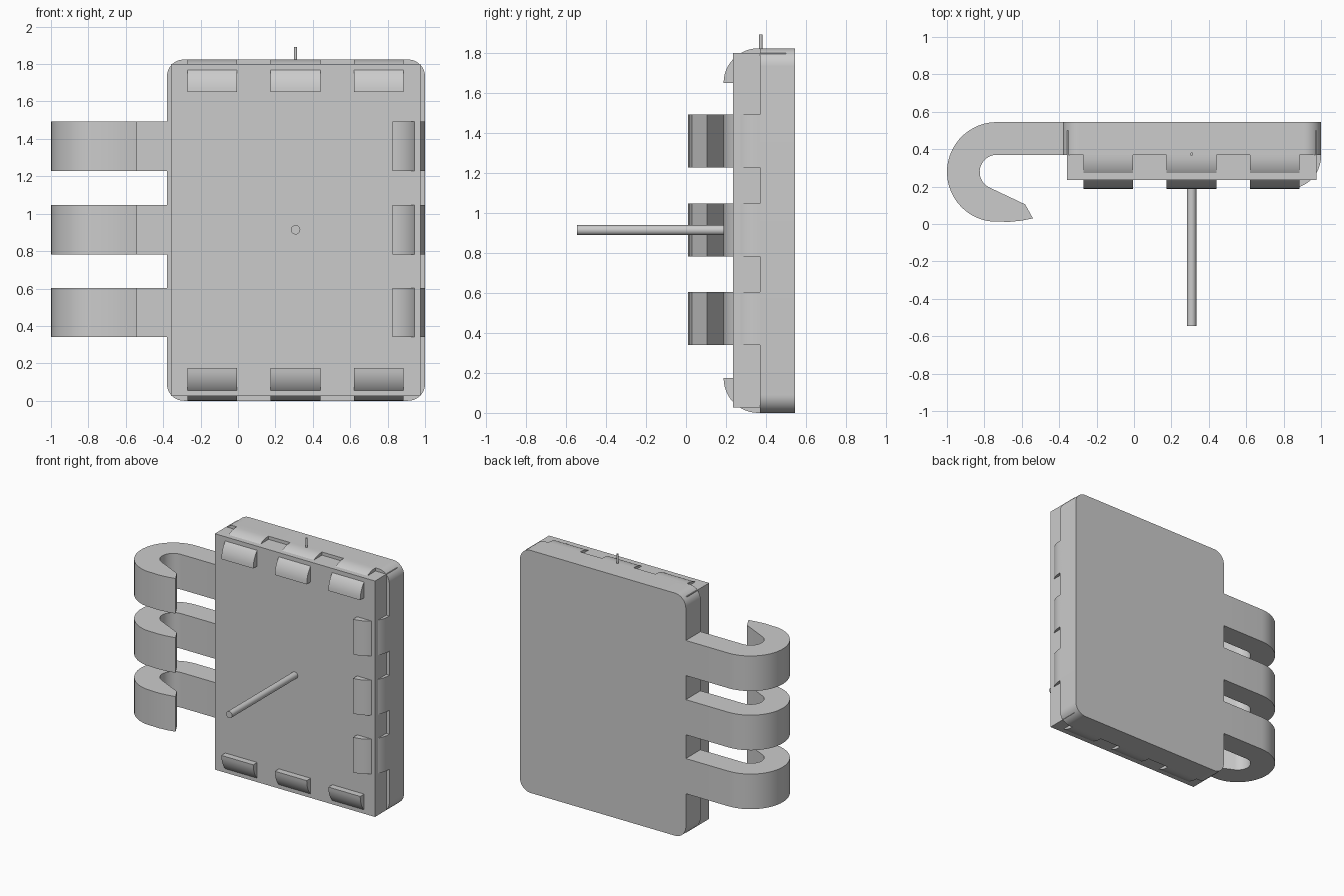
import bpy
import bmesh
from math import cos, sin, radians
from mathutils import Matrix, Vector

if "Cube" in bpy.data.objects:
    bpy.data.objects.remove(bpy.data.objects["Cube"])

grey = bpy.data.materials.new("plain_grey")
grey.use_nodes = True
grey.diffuse_color = (0.6, 0.6, 0.6, 1)
grey.node_tree.nodes["Principled BSDF"].inputs["Base Color"].default_value = (0.6, 0.6, 0.6, 1)

AXES = {"x": Vector((1, 0, 0)), "y": Vector((0, 1, 0)), "z": Vector((0, 0, 1))}
PLACE = {"x": lambda a, b, d: (d, a, b),
         "y": lambda a, b, d: (a, d, b),
         "z": lambda a, b, d: (a, b, d)}


def finish(name, bm):
    bmesh.ops.recalc_face_normals(bm, faces=bm.faces)
    mesh = bpy.data.meshes.new(name)
    bm.to_mesh(mesh)
    bm.free()
    obj = bpy.data.objects.new(name, mesh)
    obj.data.materials.append(grey)
    bpy.context.collection.objects.link(obj)
    bpy.ops.object.select_all(action="DESELECT")
    obj.select_set(True)
    bpy.context.view_layer.objects.active = obj
    bpy.ops.object.shade_smooth_by_angle(angle=radians(25))
    return obj


def extrude(name, profile, axis, start, end):
    """Solid made by sweeping a flat profile along one axis."""
    bm = bmesh.new()
    face = bm.faces.new([bm.verts.new(PLACE[axis](a, b, start)) for a, b in profile])
    moved = bmesh.ops.extrude_face_region(bm, geom=[face], use_keep_orig=True)["geom"]
    bmesh.ops.translate(bm, vec=AXES[axis] * (end - start),
                        verts=[v for v in moved if isinstance(v, bmesh.types.BMVert)])
    return finish(name, bm)


def arc(cx, cy, r, a0, a1, steps=12):
    angles = [radians(a0 + (a1 - a0) * i / steps) for i in range(steps + 1)]
    return [(cx + r * cos(a), cy + r * sin(a)) for a in angles]


def rod(name, radius, start, end):
    start, end = Vector(start), Vector(end)
    span = end - start
    turn = span.to_track_quat("Z", "Y").to_matrix().to_4x4()
    bm = bmesh.new()
    bmesh.ops.create_cone(bm, cap_ends=True, segments=32, radius1=radius, radius2=radius,
                          depth=span.length,
                          matrix=Matrix.Translation((start + end) / 2) @ turn)
    return finish(name, bm)


LEFT, RIGHT, TOP = -0.38, 1.0, 1.824
SEAM, BACK = 0.37, 0.545
RADIUS = 0.09

# Rounded back cover
outline = (arc(RIGHT - RADIUS, TOP - RADIUS, RADIUS, 0, 90)
           + arc(LEFT + RADIUS, TOP - RADIUS, RADIUS, 90, 180)
           + arc(LEFT + RADIUS, RADIUS, RADIUS, 180, 270)
           + arc(RIGHT - RADIUS, RADIUS, RADIUS, 270, 360))
extrude("back_cover", outline, "y", SEAM, BACK)

# Square panel seated in the cover
extrude("front_panel", [(-0.357, 0.026), (0.975, 0.026), (0.975, 1.8), (-0.357, 1.8)],
        "y", 0.235, 0.5)

# Rounded clips gripping the panel: top, bottom and side
curve = arc(0.362, 1.65, 0.174, 180, 90)
top_clip = curve + [(0.4, TOP), (0.4, 1.65)]
bottom_clip = [(y, TOP - z) for y, z in top_clip]
side_clip = [(z - TOP + RIGHT, y) for y, z in top_clip]
for i, x in enumerate((-0.27, 0.175, 0.62)):
    extrude(f"top_clip_{i + 1}", top_clip, "x", x, x + 0.265)
    extrude(f"bottom_clip_{i + 1}", bottom_clip, "x", x, x + 0.265)

# Curled hooks and side clips share the same heights
hook = ([(-0.36, SEAM), (-0.36, BACK)]
        + arc(-0.733, 0.278, 0.267, 90, 260, 24)
        + [(-0.72, 0.013), (-0.67, 0.011), (-0.6, 0.018), (-0.54, 0.03), (-0.582, 0.105)]
        + arc(-0.733, 0.278, 0.092, 242, 90, 16))
for i, z in enumerate((0.34, 0.783, 1.228)):
    extrude(f"hook_{i + 1}", hook, "z", z, z + 0.264)
    extrude(f"side_clip_{i + 1}", side_clip, "z", z, z + 0.264)

# Long front peg and small top pin
rod("front_peg", 0.025, (0.308, -0.545, 0.914), (0.308, 0.3, 0.914))
rod("top_pin", 0.008, (0.308, 0.374, 1.7), (0.308, 0.374, 1.892))
